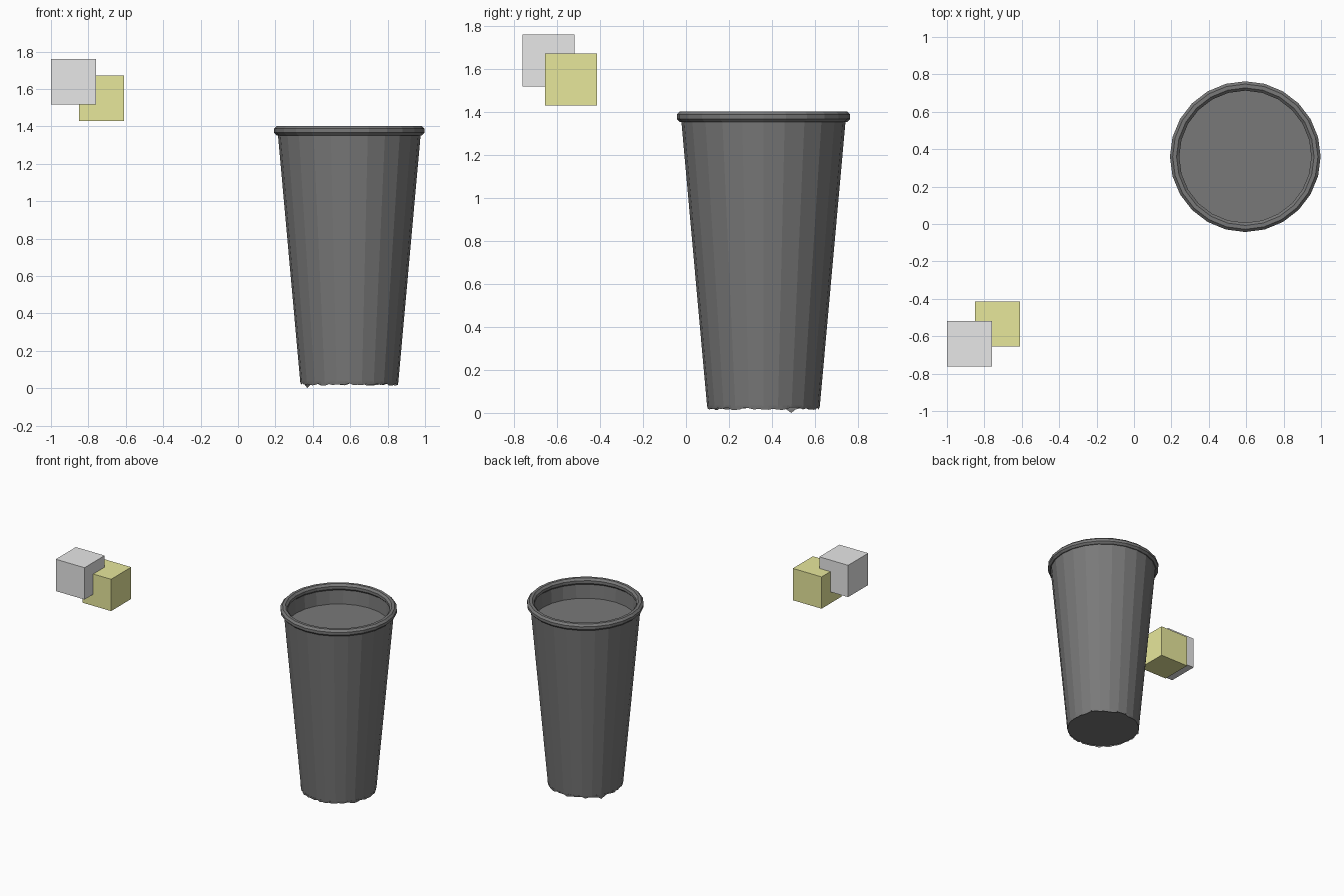
import bpy, bmesh, math, random

old = bpy.data.objects.get("Cube")
if old:
    bpy.data.objects.remove(old, do_unlink=True)

random.seed(4)
SIDES = 24
CENTRE = (0.595, 0.36, 0)


def make_material(name, r, g, b):
    mat = bpy.data.materials.new(name)
    mat.use_nodes = True
    mat.diffuse_color = (r, g, b, 1)
    bsdf = mat.node_tree.nodes["Principled BSDF"]
    bsdf.inputs["Base Color"].default_value = (r, g, b, 1)
    bsdf.inputs["Roughness"].default_value = 0.8
    return mat


def finish(bm, name, mat, location):
    bmesh.ops.recalc_face_normals(bm, faces=bm.faces)
    mesh = bpy.data.meshes.new(name)
    bm.to_mesh(mesh)
    bm.free()
    mesh.materials.append(mat)
    obj = bpy.data.objects.new(name, mesh)
    obj.location = location
    bpy.context.collection.objects.link(obj)
    return obj


def ring(bm, radius, z, sides=SIDES):
    return [bm.verts.new((radius * math.cos(math.tau * i / sides),
                          radius * math.sin(math.tau * i / sides), z))
            for i in range(sides)]


def bridge(bm, a, b):
    for i in range(len(a)):
        j = (i + 1) % len(a)
        bm.faces.new((a[i], a[j], b[j], b[i]))


dark = make_material("dark grey", 0.19, 0.19, 0.19)
pale = make_material("pale grey", 0.8, 0.8, 0.8)
olive = make_material("olive yellow", 0.8, 0.8, 0.33)

# Tapered cup: outer wall, inner wall and the filled level near the top
bm = bmesh.new()
profile = [(0.262, 0.03), (0.382, 1.36), (0.368, 1.36), (0.36, 1.25)]
rings = [ring(bm, r, z) for r, z in profile]
for lower, upper in zip(rings, rings[1:]):
    bridge(bm, lower, upper)
bm.faces.new(rings[0])
bm.faces.new(rings[-1])
finish(bm, "cup_body", dark, CENTRE)

# Ragged lower edge hanging just below the base
bm = bmesh.new()
edge_sides = SIDES * 3
top = ring(bm, 0.262, 0.035, edge_sides)
bottom = ring(bm, 0.259, 0.02, edge_sides)
for v in bottom:
    v.co.z += random.uniform(-0.007, 0.007)
bottom[edge_sides * 5 // 12].co.z = 0.0
bridge(bm, top, bottom)
bm.faces.new(top)
finish(bm, "cup_ragged_edge", dark, CENTRE)

# Rolled rim
bm = bmesh.new()
SECTION = 8
rim = []
for k in range(SECTION):
    a = math.tau * (k + 0.5) / SECTION
    rim.append(ring(bm, 0.378 + 0.027 * math.cos(a), 1.377 + 0.027 * math.sin(a)))
for k in range(SECTION):
    bridge(bm, rim[k], rim[(k + 1) % SECTION])
finish(bm, "cup_rim", dark, CENTRE)

# Two overlapping floating cubes
for name, mat, location in (("pale_cube", pale, (-0.88, -0.64, 1.638)),
                            ("olive_cube", olive, (-0.73, -0.535, 1.55))):
    bm = bmesh.new()
    bmesh.ops.create_cube(bm, size=0.242)
    finish(bm, name, mat, location)
